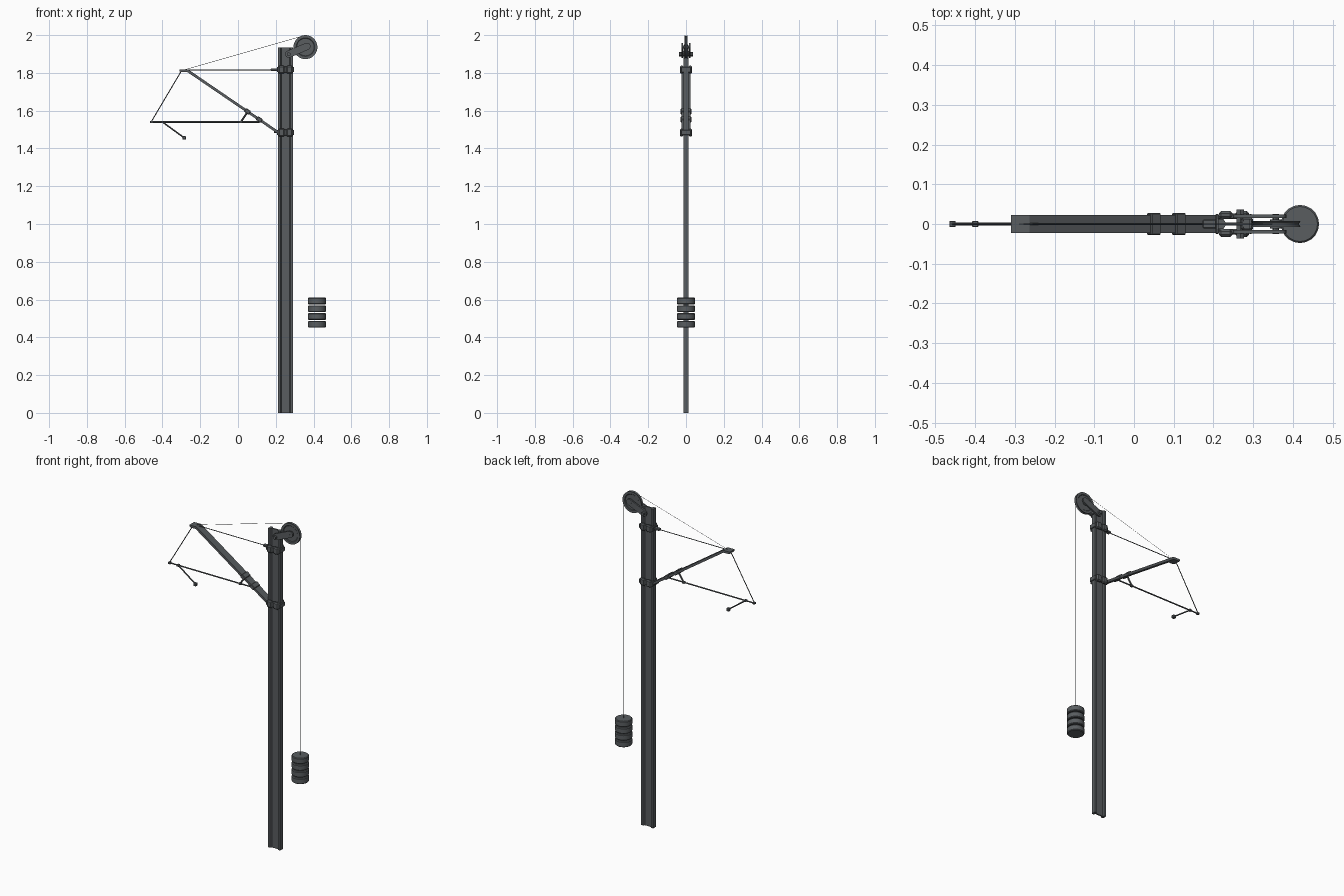
import bpy, bmesh, math
from mathutils import Vector, Matrix

if "Cube" in bpy.data.objects:
    bpy.data.objects.remove(bpy.data.objects["Cube"])

steel = bpy.data.materials.new("dark_steel")
steel.diffuse_color = (0.10, 0.11, 0.117, 1)
steel.use_nodes = True
steel.node_tree.nodes["Principled BSDF"].inputs["Base Color"].default_value = steel.diffuse_color


def finish(name, bm, smooth=False):
    bmesh.ops.recalc_face_normals(bm, faces=bm.faces[:])
    me = bpy.data.meshes.new(name)
    bm.to_mesh(me)
    bm.free()
    me.materials.append(steel)
    ob = bpy.data.objects.new(name, me)
    bpy.context.collection.objects.link(ob)
    if smooth:
        bpy.ops.object.select_all(action='DESELECT')
        ob.select_set(True)
        bpy.context.view_layer.objects.active = ob
        bpy.ops.object.shade_smooth_by_angle(angle=math.radians(35))
    return ob


def box(name, c, s, bevel=0.0, tilt=0.0):
    bm = bmesh.new()
    bmesh.ops.create_cube(bm, size=1)
    bmesh.ops.scale(bm, vec=s, verts=bm.verts)
    if bevel:
        bmesh.ops.bevel(bm, geom=bm.edges[:], offset=bevel, segments=1, affect='EDGES')
    bmesh.ops.transform(bm, matrix=Matrix.Translation(c) @ Matrix.Rotation(tilt, 4, 'Y'), verts=bm.verts)
    return finish(name, bm)


def rod(name, a, b, r, n=8):
    a, b = Vector(a), Vector(b)
    d = b - a
    bm = bmesh.new()
    bmesh.ops.create_cone(bm, cap_ends=True, segments=n, radius1=r, radius2=r, depth=d.length)
    m = Matrix.Translation((a + b) / 2) @ d.to_track_quat('Z', 'Y').to_matrix().to_4x4()
    bmesh.ops.transform(bm, matrix=m, verts=bm.verts)
    return finish(name, bm, n > 6)


def prism(name, pts, vec):
    bm = bmesh.new()
    f = bm.faces.new([bm.verts.new(p) for p in pts])
    g = bmesh.ops.extrude_face_region(bm, geom=[f])
    bmesh.ops.translate(bm, vec=vec, verts=[v for v in g['geom'] if isinstance(v, bmesh.types.BMVert)])
    return finish(name, bm)


def lathe(name, profile, centre, axis, n):
    # profile of (radius, height along axis), spun all round
    bm = bmesh.new()
    vs = [bm.verts.new((r, 0, h)) for r, h in profile]
    es = [bm.edges.new(p) for p in zip(vs, vs[1:])]
    bmesh.ops.spin(bm, geom=vs + es, cent=(0, 0, 0), axis=(0, 0, 1), angle=2 * math.pi, steps=n)
    bmesh.ops.remove_doubles(bm, verts=bm.verts, dist=1e-5)
    rot = Vector(axis).to_track_quat('Z', 'Y').to_matrix().to_4x4()
    bmesh.ops.transform(bm, matrix=Matrix.Translation(centre) @ rot, verts=bm.verts)
    return finish(name, bm, True)


# I-section mast
MX = 0.2515
q = [(0.04, 0.013), (0.027, 0.013), (0.021, 0.004)]
outline = (q + [(-x, y) for x, y in reversed(q)] + [(-x, -y) for x, y in q]
           + [(x, -y) for x, y in reversed(q)])
prism("mast", [(MX + x, y, 0) for x, y in outline], (0, 0, 1.935))

# clamps round the mast, with bolts
for label, z in (("upper", 1.817), ("lower", 1.484)):
    for s in (-1, 1):
        box(f"{label}_clamp_plate", (MX, s * 0.019, z), (0.078, 0.014, 0.032), 0.003)
        for dx in (-0.021, 0.021):
            box(f"{label}_clamp_block", (MX + dx, s * 0.023, z), (0.034, 0.02, 0.042), 0.006)
        box(f"{label}_clamp_end", (MX + s * 0.042, 0, z), (0.008, 0.05, 0.026), 0.002)
box("upper_bracket", (0.195, 0, 1.817), (0.044, 0.022, 0.012), 0.002)
box("lower_bracket", (0.205, 0, 1.49), (0.03, 0.03, 0.016), 0.003)

# sloping boom with flat tip
prism("boom", [(x, -0.023, z) for x, z in (
    (-0.31, 1.808), (-0.31, 1.818), (-0.263, 1.818), (0.213, 1.493),
    (0.213, 1.476), (-0.268, 1.804), (-0.295, 1.804))], (0, 0.046, 0))
tilt = math.atan2(0.325, 0.476)
for x, z in ((0.05, 1.596), (0.113, 1.553)):
    box("boom_collar", (x, 0, z), (0.03, 0.056, 0.023), 0.003, tilt)

# stay rods, registration tube and steady arm
rod("top_stay", (-0.29, 0, 1.816), (0.18, 0, 1.816), 0.0025, 6)
rod("hanger_stay", (-0.30, 0, 1.81), (-0.46, 0, 1.54), 0.0025, 6)
rod("registration_tube", (-0.46, 0, 1.54), (0.113, 0, 1.54), 0.004)
rod("tube_strut", (0.015, 0, 1.54), (0.05, 0, 1.592), 0.005)
rod("tube_end_link", (0.108, 0, 1.54), (0.113, 0, 1.553), 0.006)
rod("steady_arm", (-0.40, 0, 1.54), (-0.287, 0, 1.458), 0.004)
for x in (-0.457, -0.40, 0.015):
    box("tube_clip", (x, 0, 1.54), (0.016, 0.016, 0.012), 0.002)
box("contact_wire_clip", (-0.285, 0, 1.456), (0.02, 0.02, 0.018), 0.003)

# pulley wheel with grooved rim and hub
WX, WZ, R = 0.357, 1.9365, 0.0635
half = [(0, 0.011), (0.014, 0.011), (0.014, 0.005), (0.046, 0.005), (0.049, 0.008), (R, 0.008), (R - 0.005, 0.002)]
lathe("pulley_wheel", half + [(r, -h) for r, h in reversed(half)], (WX, 0, WZ), (0, 1, 0), 32)

# twin rounded arms holding the pulley
a, b = Vector((0.268, 0, 1.899)), Vector((WX + 0.008, 0, WZ + 0.004))
ang = math.atan2(b.z - a.z, b.x - a.x)
pts = []
for c, start in ((b, -90), (a, 90)):
    for i in range(7):
        t = ang + math.radians(start + 30 * i)
        pts.append((c.x + 0.019 * math.cos(t), c.z + 0.019 * math.sin(t)))
for s in (-1, 1):
    prism("pulley_arm", [(x, s * 0.015, z) for x, z in pts], (0, s * 0.009, 0))
rod("arm_bolt", (a.x, -0.036, a.z), (a.x, 0.036, a.z), 0.011, 6)
rod("pulley_axle", (WX, -0.025, WZ), (WX, 0.025, WZ), 0.008)
box("arm_foot", (0.285, 0, 1.904), (0.03, 0.03, 0.03), 0.004)

# tension wires
rod("tension_wire", (WX - 0.01, 0, 1.9965), (-0.285, 0, 1.816), 0.001, 4)
rod("weight_wire", (0.418, 0, WZ), (0.418, 0, 0.455), 0.001, 4)

# stack of weights
for i in range(4):
    h = 0.0175
    lathe("counterweight", [(0, -h), (0.044, -h), (0.048, -h + 0.004), (0.048, h - 0.004), (0.044, h), (0, h)],
          (0.418, 0, 0.4695 + i * 0.041), (0, 0, 1), 20)
